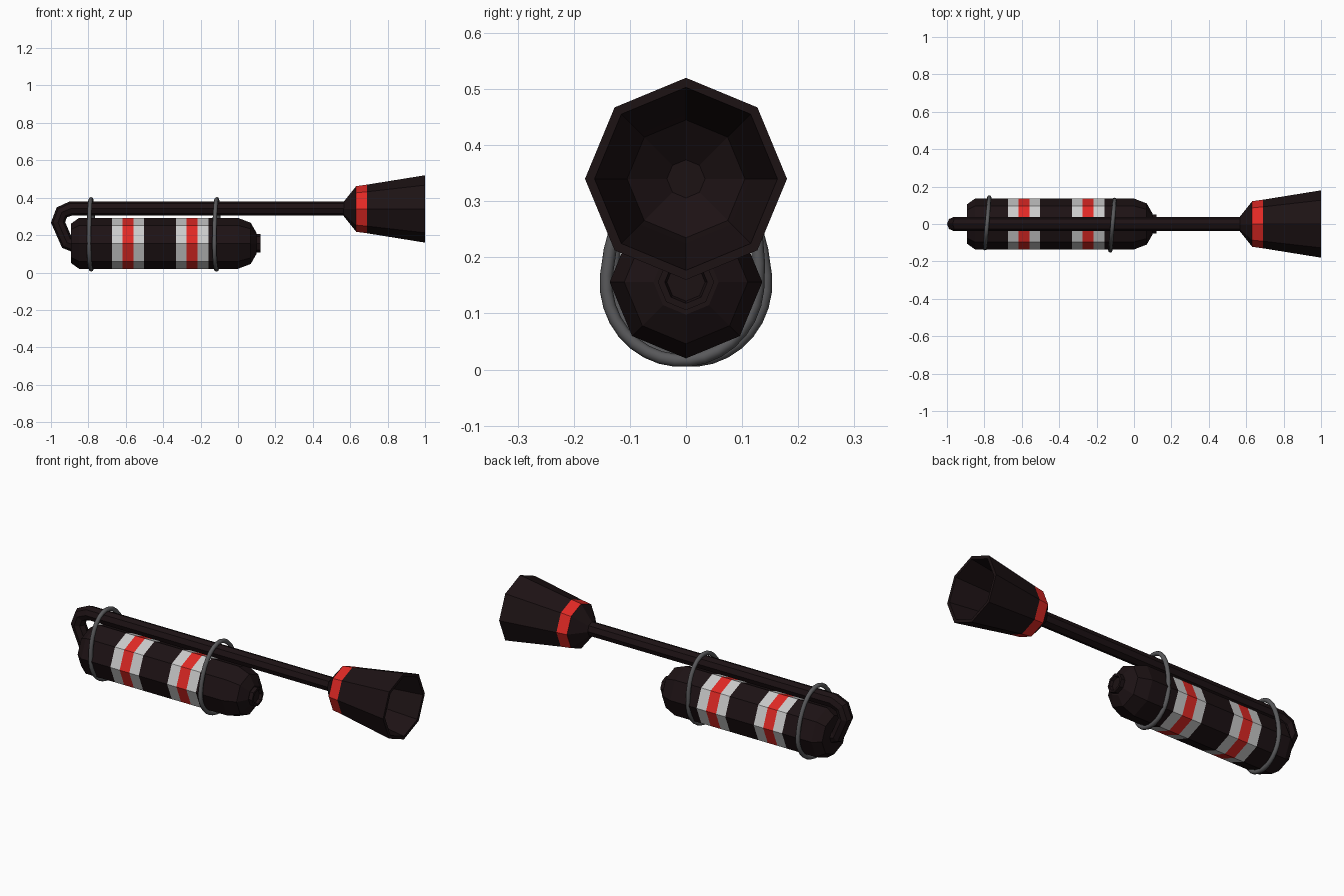
import bpy, bmesh
from math import sin, cos, pi
from mathutils import Vector, Euler

if "Cube" in bpy.data.objects:
    bpy.data.objects.remove(bpy.data.objects["Cube"])

SIDES = 8


def material(name, rgb):
    m = bpy.data.materials.new(name)
    m.diffuse_color = (*rgb, 1)
    m.use_nodes = True
    m.node_tree.nodes["Principled BSDF"].inputs["Base Color"].default_value = m.diffuse_color
    return m


DARK = material("dark", (0.012, 0.006, 0.007))
RED = material("red", (0.75, 0.022, 0.018))
WHITE = material("white", (0.72, 0.72, 0.72))
WIRE = material("wire", (0.1, 0.1, 0.105))
MATS = [DARK, RED, WHITE]


def loft(name, stations, cap=(True, True)):
    """Octagonal skin through stations (centre, section up-vector, radius, material index)."""
    bm = bmesh.new()
    rings = []
    for c, up, r, _ in stations:
        rings.append([bm.verts.new(Vector(c) + r * (Vector((0, cos(a), 0)) + Vector(up) * sin(a)))
                      for a in (2 * pi * i / SIDES for i in range(SIDES))])
    for k in range(len(rings) - 1):
        for i in range(SIDES):
            j = (i + 1) % SIDES
            f = bm.faces.new((rings[k][i], rings[k][j], rings[k + 1][j], rings[k + 1][i]))
            f.material_index = stations[k][3]
    if cap[0]:
        bm.faces.new(rings[0][::-1])
    if cap[1]:
        bm.faces.new(rings[-1])
    bmesh.ops.recalc_face_normals(bm, faces=bm.faces)
    me = bpy.data.meshes.new(name)
    bm.to_mesh(me)
    bm.free()
    for m in MATS:
        me.materials.append(m)
    ob = bpy.data.objects.new(name, me)
    bpy.context.collection.objects.link(ob)
    return ob


def turned(name, z, profile):
    """Profile of (x, radius, material index) turned about a lengthwise axis at height z."""
    return loft(name, [((x, 0, z), (0, 0, 1), r, m) for x, r, m in profile])


# Striped tank with chamfered ends
R = 0.136
turned("tank", 0.156, [
    (-0.893, 0.105, 0), (-0.85, R, 0),
    (-0.674, R, 2), (-0.618, R, 1), (-0.56, R, 2), (-0.503, R, 0),
    (-0.332, R, 2), (-0.276, R, 1), (-0.216, R, 2), (-0.159, R, 0),
    (0.0, R, 0), (0.068, 0.11, 0), (0.098, 0.058, 0)])

# Short outlet on the tank, slightly recessed
turned("outlet", 0.156, [(0.08, 0.05, 0), (0.12, 0.05, 0), (0.12, 0.038, 0), (0.105, 0.034, 0)])

# Flared horn, hollow, with a red collar
turned("horn", 0.34, [
    (0.565, 0.038, 0), (0.632, 0.122, 1), (0.69, 0.13, 0), (1.0, 0.18, 0),
    (1.0, 0.163, 0), (0.69, 0.115, 0), (0.64, 0.105, 0), (0.59, 0.034, 0)])

# Hose along the top, bending down into the back of the tank
path = [Vector((x, 0, z)) for x, z in
        [(0.59, 0.343), (-0.892, 0.343), (-0.942, 0.322), (-0.962, 0.268), (-0.915, 0.16), (-0.87, 0.145)]]
stations = []
for i, p in enumerate(path):
    t_in = (p - path[max(i - 1, 0)]).normalized()
    t_out = (path[min(i + 1, len(path) - 1)] - p).normalized()
    t = (t_in + t_out).normalized()
    stations.append((p, (-t.z, 0, t.x), 0.038, 0))
loft("hose", stations)


# Wire straps round the tank and hose
def strap(name, x, shift, roll):
    cu = bpy.data.curves.new(name, 'CURVE')
    cu.dimensions = '3D'
    cu.bevel_depth = 0.0115
    cu.bevel_resolution = 2
    sp = cu.splines.new('POLY')
    n = 32
    sp.points.add(n - 1)
    rot = Euler((roll, 0, -0.085)).to_matrix()
    for i in range(n):
        a = 2 * pi * i / n
        h = 0.238 if sin(a) > 0 else 0.139
        v = rot @ Vector((0, 0.136 * cos(a), h * sin(a)))
        sp.points[i].co = (v.x + x, v.y + shift, v.z + 0.155, 1)
    sp.use_cyclic_u = True
    cu.materials.append(WIRE)
    ob = bpy.data.objects.new(name, cu)
    bpy.context.collection.objects.link(ob)


strap("rear_strap", -0.785, 0.007, 0.09)
strap("front_strap", -0.115, -0.007, -0.09)
